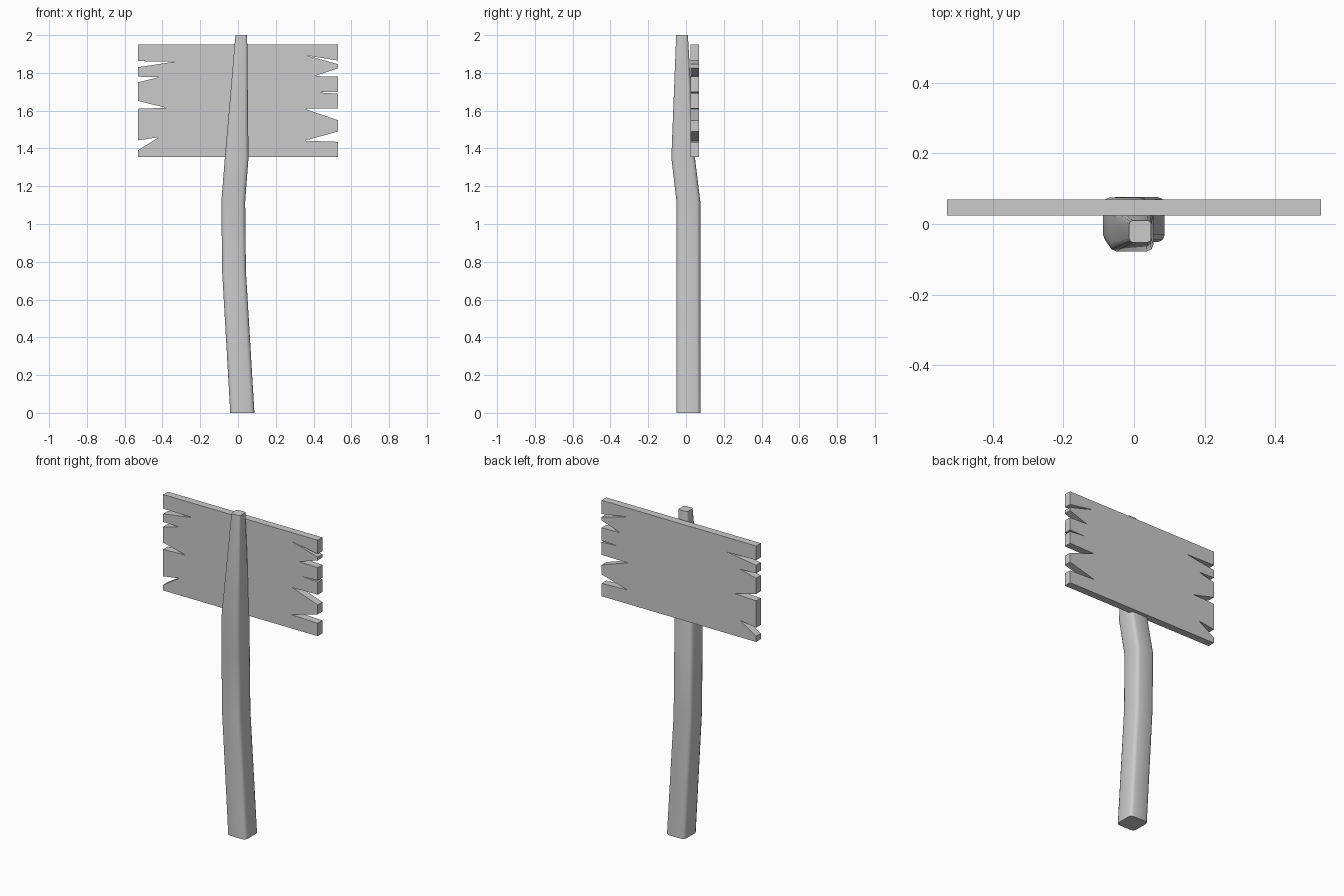
import bpy, bmesh, math

if "Cube" in bpy.data.objects:
    bpy.data.objects.remove(bpy.data.objects["Cube"])


def finish(bm, name, smooth=False):
    bmesh.ops.recalc_face_normals(bm, faces=bm.faces)
    mesh = bpy.data.meshes.new(name)
    bm.to_mesh(mesh)
    bm.free()
    obj = bpy.data.objects.new(name, mesh)
    bpy.context.collection.objects.link(obj)
    if smooth:
        bpy.ops.object.select_all(action='DESELECT')
        obj.select_set(True)
        bpy.context.view_layer.objects.active = obj
        bpy.ops.object.shade_smooth_by_angle(angle=math.radians(50))
    return obj


def rounded_square(half, radius, steps=2):
    pts = []
    for corner in range(4):
        a0 = corner * math.pi / 2
        sx, sy = [(1, 1), (-1, 1), (-1, -1), (1, -1)][corner]
        for i in range(steps + 1):
            a = a0 + i / steps * math.pi / 2
            pts.append((sx * (half - radius) + radius * math.cos(a),
                        sy * (half - radius) + radius * math.sin(a)))
    return pts


# Crooked post: centre x, centre y, height, half width
sections = [
    (0.023, 0.0125, 0.0, 0.064),
    (-0.021, 0.0125, 0.75, 0.063),
    (-0.025, 0.0125, 1.12, 0.063),
    (-0.007, -0.015, 1.35, 0.0625),
    (0.0175, -0.021, 2.0, 0.031),
]
bm = bmesh.new()
rings = [[bm.verts.new((cx + x, cy + y, z))
          for x, y in rounded_square(h, h * 0.32)]
         for cx, cy, z, h in sections]
for lo, hi in zip(rings, rings[1:]):
    n = len(lo)
    for i in range(n):
        j = (i + 1) % n
        bm.faces.new((lo[i], lo[j], hi[j], hi[i]))
bm.faces.new(rings[0])
bm.faces.new(rings[-1])
finish(bm, "post", smooth=True)

# Splintered board: each crack is upper edge z, tip x, tip z, lower edge z
W, TOP, BOTTOM, FRONT, DEPTH = 0.53, 1.95, 1.355, 0.024, 0.046
left_cracks = [(1.862, -0.33, 1.86, 1.83), (1.78, -0.42, 1.777, 1.75),
               (1.652, -0.38, 1.615, 1.61), (1.443, -0.42, 1.459, 1.39)]
right_cracks = [(1.865, 0.36, 1.893, 1.846), (1.825, 0.405, 1.783, 1.78),
                (1.70, 0.42, 1.697, 1.69), (1.612, 0.352, 1.61, 1.549),
                (1.49, 0.352, 1.441, 1.435)]


def edge(x, cracks):
    pts = [(x, TOP)]
    for up, tx, tz, low in cracks:
        pts += [(x, up), (tx, tz), (x, low)]
    return pts + [(x, BOTTOM)]


outline = edge(W, right_cracks) + edge(-W, left_cracks)[::-1]
bm = bmesh.new()
face = bm.faces.new([bm.verts.new((x, FRONT, z)) for x, z in outline])
ext = bmesh.ops.extrude_face_region(bm, geom=[face], use_keep_orig=True)
bmesh.ops.translate(bm, vec=(0, DEPTH, 0),
                    verts=[v for v in ext["geom"] if isinstance(v, bmesh.types.BMVert)])
finish(bm, "sign_board")
